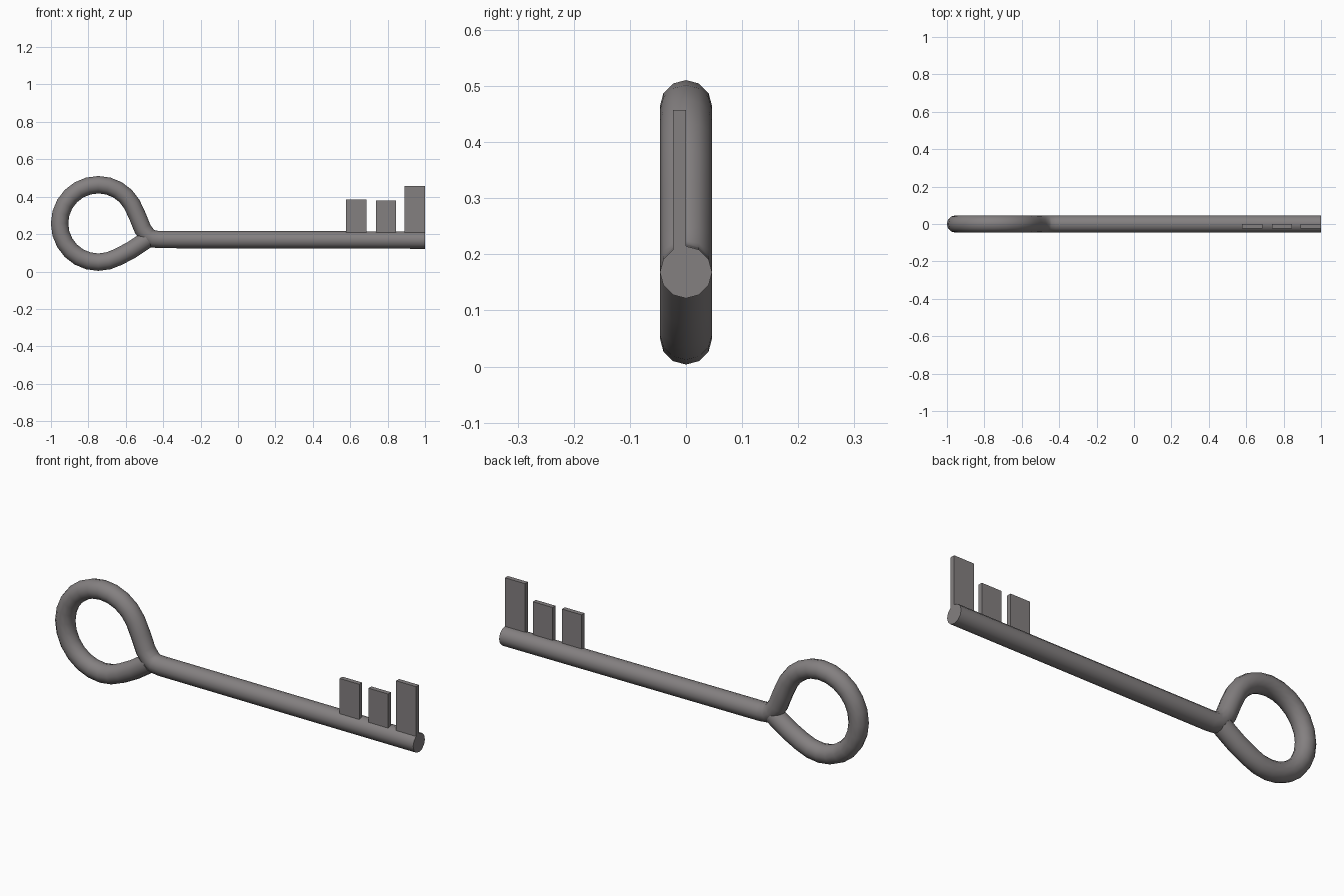
import bpy, bmesh, math
from mathutils import Vector

if "Cube" in bpy.data.objects:
    bpy.data.objects.remove(bpy.data.objects["Cube"])

metal = bpy.data.materials.new("warm grey metal")
metal.diffuse_color = (0.23, 0.215, 0.217, 1)
metal.use_nodes = True
metal.node_tree.nodes["Principled BSDF"].inputs["Base Color"].default_value = metal.diffuse_color


def finish(bm, name):
    bmesh.ops.recalc_face_normals(bm, faces=bm.faces)
    mesh = bpy.data.meshes.new(name)
    bm.to_mesh(mesh)
    bm.free()
    mesh.materials.append(metal)
    obj = bpy.data.objects.new(name, mesh)
    bpy.context.collection.objects.link(obj)
    return obj


def tube(name, path, radius, sides=12):
    """Sweep a round section along a path lying in the XZ plane."""
    bm = bmesh.new()
    pts = [Vector((x, 0, z)) for x, z in path]
    rings = []
    for i, p in enumerate(pts):
        d_in = (p - pts[max(i - 1, 0)]).normalized()
        d_out = (pts[min(i + 1, len(pts) - 1)] - p).normalized()
        t = (d_in + d_out).normalized()
        n = Vector((-t.z, 0, t.x))
        ring = []
        for k in range(sides):
            a = math.tau * k / sides
            ring.append(bm.verts.new(p + radius * (math.cos(a) * n + Vector((0, math.sin(a), 0)))))
        rings.append(ring)
    for r0, r1 in zip(rings, rings[1:]):
        for k in range(sides):
            j = (k + 1) % sides
            bm.faces.new((r0[k], r0[j], r1[j], r1[k]))
    bm.faces.new(rings[0])
    bm.faces.new(rings[-1])
    obj = finish(bm, name)
    bpy.context.view_layer.objects.active = obj
    obj.select_set(True)
    bpy.ops.object.shade_smooth_by_angle(angle=math.radians(50))
    obj.select_set(False)
    return obj


# Shaft and bow: one bent rod, straight shaft then a loop closing at the neck
cx, cz, r = -0.747, 0.257, 0.207
path = [(1.0, 0.168), (-0.42, 0.171), (-0.455, 0.174), (-0.482, 0.19),
        (-0.51, 0.228), (-0.537, 0.295)]
path += [(cx + r * math.cos(math.radians(a)), cz + r * math.sin(math.radians(a)))
         for a in range(30, 286, 15)]
path += [(-0.64, 0.078), (-0.57, 0.115), (-0.485, 0.172)]
tube("shaft_and_bow", path, 0.0465)

# Bit: three flat teeth standing on the shaft near the tip
for i, (x0, x1, top) in enumerate([(0.577, 0.686, 0.385), (0.737, 0.846, 0.379), (0.89, 1.0, 0.457)]):
    bm = bmesh.new()
    bmesh.ops.create_cube(bm, size=1)
    z0, y0, y1 = 0.19, -0.023, 0.0
    for v in bm.verts:
        v.co = (x1 if v.co.x > 0 else x0, y1 if v.co.y > 0 else y0, top if v.co.z > 0 else z0)
    finish(bm, f"tooth_{i + 1}")
